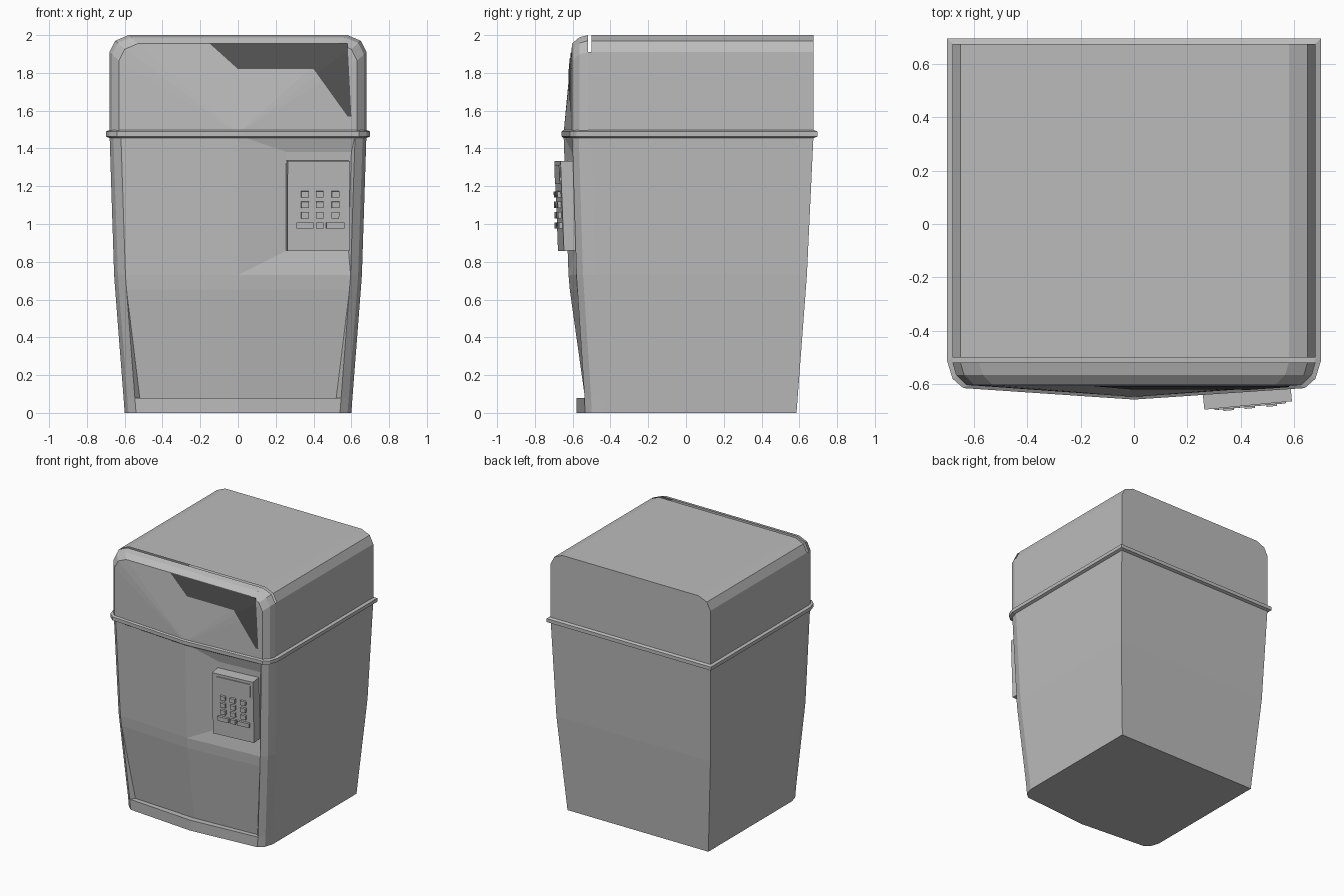
import bpy, bmesh, math
from mathutils import Matrix, Vector

cube = bpy.data.objects.get("Cube")
if cube:
    bpy.data.objects.remove(cube, do_unlink=True)


def make_material(name, value):
    mat = bpy.data.materials.new(name)
    mat.use_nodes = True
    color = (value, value, value, 1)
    mat.diffuse_color = color
    mat.node_tree.nodes["Principled BSDF"].inputs["Base Color"].default_value = color
    return mat


GREY = make_material("light grey", 0.5)
DARK = make_material("dark grey", 0.09)


def finish(bm, name, mat=GREY, fix_normals=True):
    if fix_normals:
        bmesh.ops.recalc_face_normals(bm, faces=bm.faces)
    mesh = bpy.data.meshes.new(name)
    bm.to_mesh(mesh)
    bm.free()
    mesh.materials.append(mat)
    obj = bpy.data.objects.new(name, mesh)
    bpy.context.collection.objects.link(obj)
    return obj


def plan(bm, z, half, back, front, centre):
    """Ring seen from above: square back, faceted front corners, bowed front."""
    side = [(half, front + 0.1), (half - 0.02, front + 0.035), (half - 0.06, front)]
    pts = [(half, back), (-half, back)] + [(-x, y) for x, y in side]
    pts += [(0, centre)] + side[::-1]
    return [bm.verts.new((x, y, z)) for x, y in pts]


def bridge(bm, a, b, skip=(), closed=True):
    n = len(a)
    for k in range(n if closed else n - 1):
        if k not in skip:
            j = (k + 1) % n
            bm.faces.new((a[k], a[j], b[j], b[k]))


# Tapered body with a recessed lower panel and a keypad pocket
bm = bmesh.new()
base = plan(bm, 0, 0.60, 0.585, -0.535, -0.58)
lip = plan(bm, 0.08, 0.606, 0.591, -0.537, -0.58)
knee = plan(bm, 0.65, 0.65, 0.634, -0.575, -0.615)
waist = plan(bm, 0.73, 0.656, 0.64, -0.58, -0.622)
top = plan(bm, 1.47, 0.68, 0.675, -0.603, -0.648)
bridge(bm, base, lip)
bridge(bm, lip, knee, skip=(4, 5))
bridge(bm, knee, waist)
bridge(bm, waist, top, skip=(5,))
bm.faces.new(base)
bm.faces.new(top)

# Lower panel sinks towards the kick ledge
left, mid, right = [bm.verts.new(p) for p in
                    ((-0.52, -0.505, 0.08), (0, -0.535, 0.08), (0.52, -0.505, 0.08))]
for face in ((lip[4], lip[5], mid, left), (lip[5], lip[6], right, mid),
             (left, mid, knee[5], knee[4]), (mid, right, knee[6], knee[5]),
             (lip[4], left, knee[4]), (lip[6], right, knee[6])):
    bm.faces.new(face)

# Pocket behind the keypad
low_in, low_out, high_out, high_in = [bm.verts.new(p) for p in (
    (0.26, -0.585, 0.86), (0.585, -0.56, 0.86), (0.6, -0.58, 1.38), (0.26, -0.605, 1.38))]
for face in ((low_in, low_out, high_out, high_in),
             (waist[5], waist[6], low_out, low_in),
             (waist[5], low_in, high_in, top[5]),
             (high_in, high_out, top[6], top[5]),
             (waist[6], top[6], high_out, low_out)):
    bm.faces.new(face)
finish(bm, "body")

# Rim band between body and hood
bm = bmesh.new()
rings = [plan(bm, z, 0.68 + o, 0.675 + o, -0.603 - o * 0.6, -0.648 - o * 0.5)
         for z, o in ((1.455, 0), (1.463, 0.02), (1.49, 0.02), (1.498, 0))]
for a, b in zip(rings, rings[1:]):
    bridge(bm, a, b)
bm.faces.new(rings[0])
bm.faces.new(rings[-1])
finish(bm, "rim_band")


def arch(bm, y, half, height):
    """Arch outline with chamfered top corners."""
    side = [(half, 1.48), (half, height - 0.09), (half - 0.03, height - 0.03),
            (half - 0.1, height)]
    pts = [(-x, z) for x, z in side] + side[::-1]
    return [bm.verts.new((x, y, z)) for x, z in pts]


# Hood shell, open towards the front gap
bm = bmesh.new()
front = arch(bm, -0.50, 0.68, 2.0)
rear = arch(bm, 0.675, 0.68, 2.0)
bridge(bm, front, rear, closed=False)
bm.faces.new(rear)
# Cheeks below the gap
for a, b in ((0, 1), (7, 6)):
    bm.faces.new([front[a], front[b]] + [
        bm.verts.new((front[i].co.x, -0.52, front[i].co.z)) for i in (b, a)])
finish(bm, "hood_shell")

# Front bezel and shallow pointed front panel
APEX, EDGE, PANEL_TOP = -0.648, -0.603, 1.955
bm = bmesh.new()
outer = arch(bm, -0.52, 0.68, 2.0)
middle = arch(bm, -0.565, 0.667, 1.988)
inner = arch(bm, EDGE, 0.63, PANEL_TOP)
bridge(bm, outer, middle, closed=False)
bridge(bm, middle, inner, closed=False)
tip = bm.verts.new((0, APEX, 1.48))
for a, b in zip(inner, inner[1:]):
    bm.faces.new((tip, a, b))
finish(bm, "hood_front")


def panel_y(x, z):
    rise = min(1 - abs(x) / 0.63, (PANEL_TOP - z) / (PANEL_TOP - 1.48))
    return EDGE + (APEX - EDGE) * max(rise, 0) - 0.005


# Dark window patch, folded along the panel crease
bm = bmesh.new()
for outline in (
        ((-0.15, 1.955), (0, 1.82), (0.4, 1.82), (0.415, 1.8), (0.582, 1.92), (0.58, 1.955)),
        ((0.415, 1.8), (0.58, 1.57), (0.6, 1.57), (0.582, 1.92))):
    bm.faces.new([bm.verts.new((x, panel_y(x, z), z)) for x, z in outline])
finish(bm, "dark_window", DARK, fix_normals=False)

# Keypad, built flat then turned to follow the slanted front
PAD = Vector((0.427, -0.671, 1.095))
TURN = (Matrix.Translation(PAD) @ Matrix.Rotation(math.radians(5.5), 4, "Z")
        @ Matrix.Rotation(math.radians(2.2), 4, "X"))


def pad_box(bm, x, z, width, height, out, depth):
    """Box at front-view position x, z; out is how far it stands proud."""
    local = Matrix.Translation((x - PAD.x, depth / 2 - out, z - PAD.z))
    size = Matrix.Diagonal((width, depth, height, 1))
    bmesh.ops.create_cube(bm, size=1, matrix=TURN @ local @ size)


bm = bmesh.new()
pad_box(bm, PAD.x, PAD.z, 0.33, 0.475, 0, 0.085)
finish(bm, "keypad_body")

bm = bmesh.new()
pad_box(bm, 0.435, 1.262, 0.27, 0.1, 0.006, 0.012)
finish(bm, "keypad_display")

bm = bmesh.new()
COLUMNS = (0.353, 0.432, 0.515)
for x in COLUMNS:
    for z in (1.157, 1.102, 1.047):
        pad_box(bm, x, z, 0.04, 0.033, 0.018, 0.025)
for x, width in zip(COLUMNS, (0.088, 0.04, 0.095)):
    pad_box(bm, x, 0.992, width, 0.033, 0.018, 0.025)
finish(bm, "keypad_buttons")
